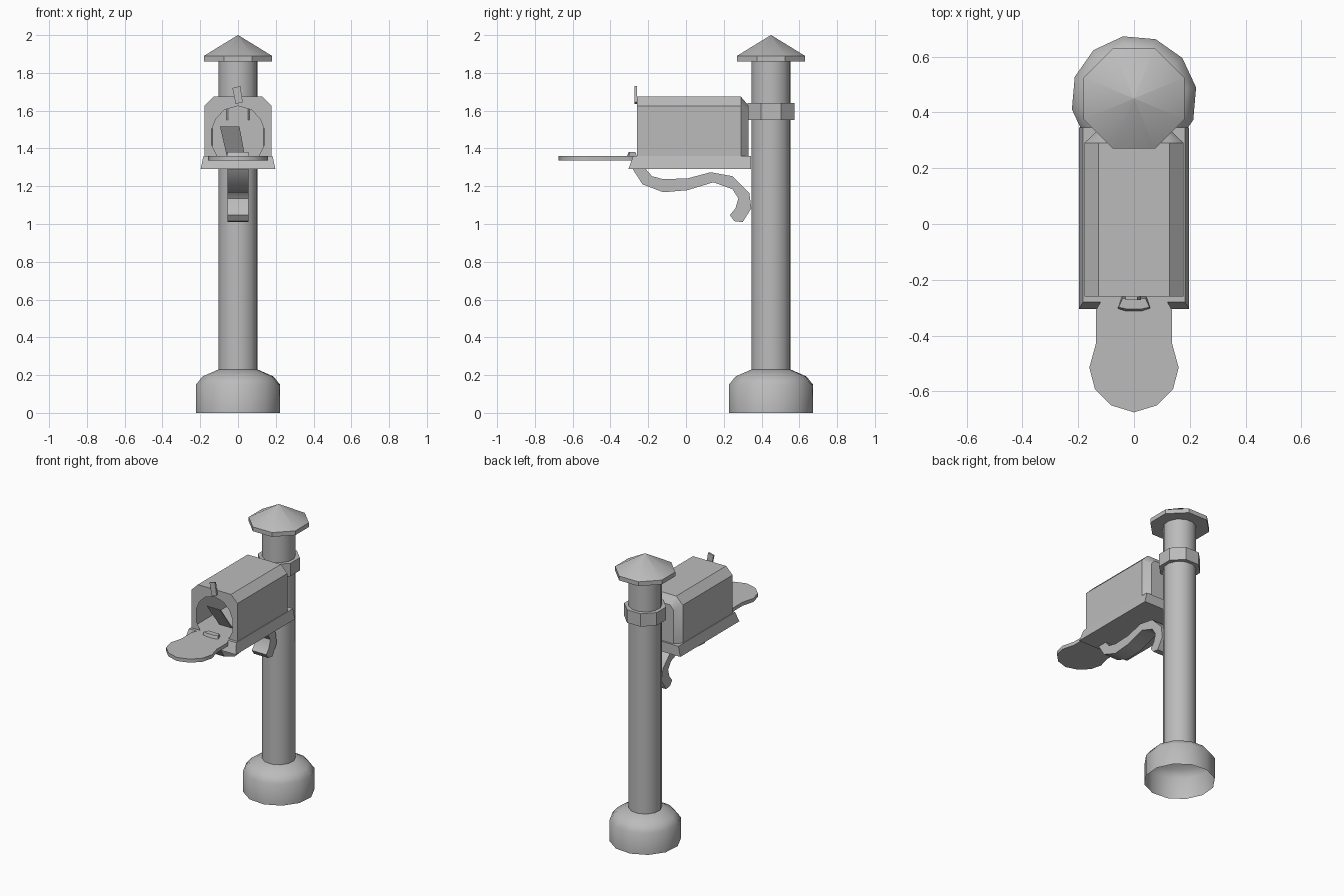
import bpy, bmesh
from math import cos, sin, radians

cube = bpy.data.objects.get("Cube")
if cube:
    bpy.data.objects.remove(cube, do_unlink=True)

GREY = (0.5, 0.5, 0.5, 1)
grey = bpy.data.materials.new("plain grey")
grey.use_nodes = True
grey.diffuse_color = GREY
grey.node_tree.nodes["Principled BSDF"].inputs["Base Color"].default_value = GREY

POST_Y = 0.45


def finish(name, bm):
    bmesh.ops.remove_doubles(bm, verts=bm.verts, dist=1e-5)
    bmesh.ops.recalc_face_normals(bm, faces=bm.faces)
    mesh = bpy.data.meshes.new(name)
    bm.to_mesh(mesh)
    bm.free()
    obj = bpy.data.objects.new(name, mesh)
    bpy.context.collection.objects.link(obj)
    mesh.materials.append(grey)
    bpy.ops.object.select_all(action='DESELECT')
    obj.select_set(True)
    bpy.context.view_layer.objects.active = obj
    bpy.ops.object.shade_smooth_by_angle(angle=radians(40))
    return obj


def loft(bm, loops):
    """Join point loops of equal length with quads and return their verts."""
    rings = [[bm.verts.new(p) for p in loop] for loop in loops]
    for a, b in zip(rings, rings[1:]):
        for i in range(len(a)):
            j = (i + 1) % len(a)
            bm.faces.new((a[i], a[j], b[j], b[i]))
    return rings


def turned(name, profile, sides, turn, bottom=True):
    """Stack of regular polygons around the post axis."""
    bm = bmesh.new()
    angles = [radians(turn + 360 * i / sides) for i in range(sides)]
    rings = loft(bm, [[(r * cos(a), POST_Y + r * sin(a), z) for a in angles]
                      for r, z in profile])
    bm.faces.new(rings[-1])
    if bottom:
        bm.faces.new(rings[0])
    return finish(name, bm)


def solid(name, loops):
    bm = bmesh.new()
    rings = loft(bm, loops)
    bm.faces.new(rings[0])
    bm.faces.new(rings[-1])
    return finish(name, bm)


def mirrored(half):
    """Complete a half outline that runs from the right edge to the middle."""
    return half + [(-x, v) for x, v in reversed(half) if x > 0]


# Post, with a hollow foot, a collar and a pointed cap
turned("post_base", [(0.226, 0), (0.226, 0.15), (0.19, 0.193), (0.105, 0.23)],
       12, 10, bottom=False)
turned("post", [(0.106, 0.225), (0.106, 1.87)], 12, 10)
turned("collar", [(0.136, 1.55), (0.136, 1.64)], 8, 22.5)
turned("post_cap", [(0.195, 1.86), (0.195, 1.89), (0.001, 2.0)], 8, 22.5)

# Flared platform under the box
solid("platform", [
    [(-w, f, z), (w, f, z), (w, 0.345, z), (-w, 0.345, z)]
    for w, f, z in [(0.198, -0.305, 1.29), (0.183, -0.28, 1.36)]])

# Hollow mailbox with chamfered top and back, and an arched opening
bm = bmesh.new()
front = mirrored([(0.178, 1.36), (0.178, 1.625), (0.128, 1.675)])
back = mirrored([(0.135, 1.36), (0.135, 1.595), (0.11, 1.625)])
shell = loft(bm, [[(x, y, z) for x, z in shape] for shape, y in
                  [(front, -0.26), (front, 0.29), (back, 0.332)]])
bm.faces.new(shell[-1])
opening = mirrored([(0.11, 1.36), (0.14, 1.42), (0.14, 1.5),
                    (0.115, 1.56), (0.07, 1.605), (0, 1.625)])
edge = [bm.verts.new((x, -0.26, z)) for x, z in opening]
bm.faces.new(shell[0] + edge[::-1])
finish("mailbox", bm)

# Open door lying flat
door = mirrored([(0.12, -0.28), (0.137, -0.31), (0.137, -0.43), (0.16, -0.515),
                 (0.14, -0.592), (0.082, -0.65), (0, -0.675)])
solid("door", [[(x, y, z) for x, y in door] for z in (1.335, 1.36)])

# Small bulged catch at the door hinge
catch = mirrored([(0.045, -0.258), (0.06, -0.305), (0.03, -0.315)])
solid("door_catch", [[(x, y, 1.35) for x, y in catch],
                     [(x * 0.92, -0.285 + (y + 0.285) * 0.65, 1.38) for x, y in catch]])

# Tilted latch above the opening
latch = [(0.025, 1.645), (-0.012, 1.635), (-0.03, 1.72), (0.012, 1.73)]
solid("latch", [[(x, y, z) for x, z in latch] for y in (-0.272, -0.26)])

# Letter leaning inside the box
letter = [(-0.095, -0.21, 1.515), (0.008, -0.21, 1.515),
          (0.036, -0.12, 1.362), (-0.06, -0.12, 1.362)]
solid("letter", [[(x, y + d, z) for x, y, z in letter] for d in (0, 0.008)])

# Wavy scroll bracket below the platform
scroll = [(-0.214, 1.292), (-0.18, 1.253), (-0.12, 1.237), (0.01, 1.242),
          (0.13, 1.274), (0.246, 1.253), (0.335, 1.165), (0.346, 1.083),
          (0.30, 1.01), (0.256, 1.015), (0.232, 1.047), (0.262, 1.083),
          (0.277, 1.136), (0.246, 1.184), (0.145, 1.221), (0.008, 1.179),
          (-0.12, 1.168), (-0.23, 1.21), (-0.283, 1.292)]
solid("scroll_bracket", [[(x, y, z) for y, z in scroll] for x in (-0.056, 0.056)])
